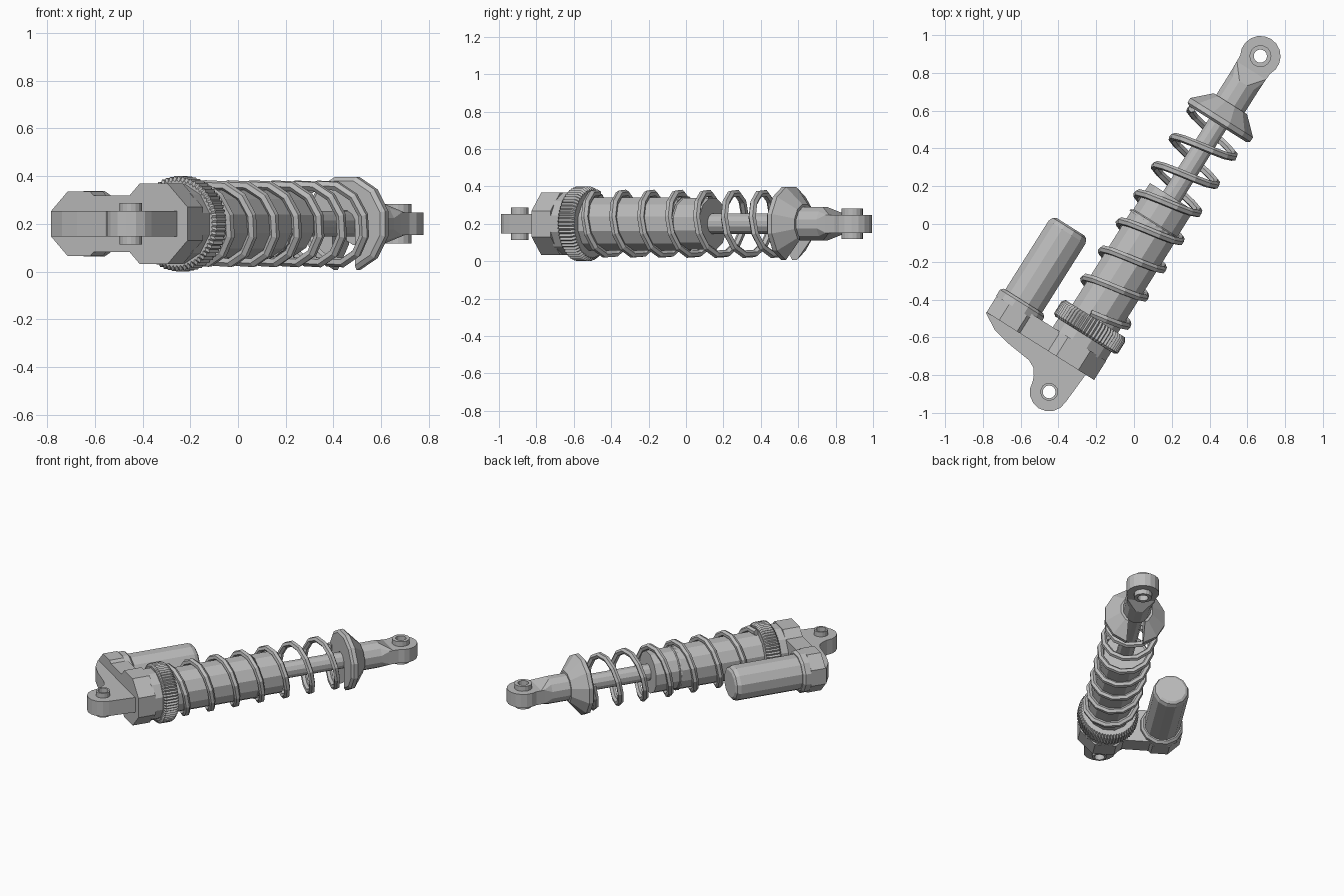
import bpy, bmesh, math
from mathutils import Matrix, Vector

cube = bpy.data.objects.get("Cube")
if cube:
    bpy.data.objects.remove(cube, do_unlink=True)

grey = bpy.data.materials.new("plain_grey")
grey.use_nodes = True
COLOUR = (0.5, 0.5, 0.5, 1)
grey.diffuse_color = COLOUR
grey.node_tree.nodes["Principled BSDF"].inputs["Base Color"].default_value = COLOUR

# Damper frame: local Z runs along the damper, local X across it, local Y points down
along = Vector((0.56, 0.89, 0)).normalized()
across = Vector((along.y, -along.x, 0))
FRAME = Matrix((across, (0, 0, -1), along)).transposed().to_4x4()
FRAME.translation = (0.11, 0, 0.2)
EYE = 1.05
PIN = Matrix.Rotation(math.pi / 2, 4, "X")


def add(name, data):
    ob = bpy.data.objects.new(name, data)
    bpy.context.collection.objects.link(ob)
    ob.matrix_world = FRAME
    data.materials.append(grey)
    return ob


def finish(name, bm, place=Matrix()):
    bmesh.ops.recalc_face_normals(bm, faces=bm.faces)
    bm.transform(place)
    me = bpy.data.meshes.new(name)
    bm.to_mesh(me)
    bm.free()
    return add(name, me)


def lathe(name, profile, sides=12, place=Matrix(), knurl=0, closed=False):
    """Turn (radius, height) points round local Z; closed makes a hollow ring."""
    bm = bmesh.new()
    rings = []
    for r, h in profile:
        ring = []
        for i in range(sides):
            a = 2 * math.pi * (i + 0.5) / sides
            rr = r - knurl * (i % 2)
            ring.append(bm.verts.new((rr * math.cos(a), rr * math.sin(a), h)))
        rings.append(ring)
    pairs = list(zip(rings, rings[1:]))
    if closed:
        pairs.append((rings[-1], rings[0]))
    else:
        bm.faces.new(rings[0])
        bm.faces.new(rings[-1])
    for lo, hi in pairs:
        for i in range(sides):
            j = (i + 1) % sides
            bm.faces.new((lo[i], lo[j], hi[j], hi[i]))
    return finish(name, bm, place)


def plate(name, outline, half):
    """Flat plate from an (across, along) outline."""
    bm = bmesh.new()
    face = bm.faces.new([bm.verts.new((x, -half, z)) for x, z in outline])
    ext = bmesh.ops.extrude_face_region(bm, geom=[face])["geom"]
    moved = [g for g in ext if isinstance(g, bmesh.types.BMVert)]
    bmesh.ops.translate(bm, verts=moved, vec=(0, 2 * half, 0))
    return finish(name, bm)


def hull(name, points):
    bm = bmesh.new()
    for p in points:
        bm.verts.new(p)
    bmesh.ops.convex_hull(bm, input=bm.verts[:])
    return finish(name, bm)


def box(x0, x1, y0, y1, z0, z1):
    return [(x, y, z) for x in (x0, x1) for y in (y0, y1) for z in (z0, z1)]


def cut(ob, cutter):
    """Subtract the cutter, bake the result and discard the cutter."""
    cutter.hide_render = True
    mod = ob.modifiers.new("cut", "BOOLEAN")
    mod.operation, mod.object, mod.solver = "DIFFERENCE", cutter, "EXACT"
    bpy.context.view_layer.update()
    graph = bpy.context.evaluated_depsgraph_get()
    baked = bpy.data.meshes.new_from_object(ob.evaluated_get(graph))
    ob.modifiers.clear()
    ob.data = baked
    bpy.data.objects.remove(cutter, do_unlink=True)


def arc(cz, r, start, end, steps):
    angles = [math.radians(start + (end - start) * i / steps) for i in range(steps + 1)]
    return [(r * math.cos(a), cz + r * math.sin(a)) for a in angles]


def eye_bushing(name, z, outer, inner, half):
    ring = [(inner, -half), (outer, -half), (outer, half), (inner, half)]
    lathe(name, ring, 16, Matrix.Translation((0, 0, z)) @ PIN, closed=True)


def pin_cutter(z, r):
    return lathe("pin_cutter", [(r, -0.3), (r, 0.3)], 16,
                 Matrix.Translation((0, 0, z)) @ PIN)


# Lower bracket: two octagonal housings joined by a web
TANK = Matrix.Translation((-0.37, 0, 0))
BASE, TOP = -0.87, -0.75
oct_r = 1 / math.cos(math.pi / 8)
lathe("body_housing", [(0.168 * oct_r, BASE), (0.168 * oct_r, TOP)], 8)
lathe("reservoir_housing", [(0.135 * oct_r, BASE), (0.135 * oct_r, TOP - 0.02)], 8, TANK)
hull("bracket_web", box(-0.37, 0, -0.118, 0.118, BASE, TOP))

# Lower mounting lug
lug = [(0.116, -0.86), (-0.505, -0.86), (-0.505, -0.875), (-0.42, -0.925),
       (-0.33, -0.947), (-0.18, -0.965), (-0.14, -0.985), (-0.115, -1.02)]
lower = plate("lower_lug", lug + arc(-EYE, 0.103, 180, 360, 8), 0.053)
cut(lower, pin_cutter(-EYE, 0.04))
eye_bushing("lower_bushing", -EYE, 0.047, 0.034, 0.087)

# Reservoir
lathe("reservoir_flange", [(0.143, TOP - 0.02), (0.143, -0.73), (0.128, -0.715)], 12, TANK)
lathe("reservoir", [(0.119, -0.74), (0.119, -0.285), (0.109, -0.26), (0.092, -0.25)], 12, TANK)

# Damper body, seal band, and shaft
lathe("body_base", [(0.172, TOP - 0.01), (0.172, -0.68)])
lathe("damper_body", [(0.147, -0.7), (0.147, 0.0), (0.142, 0.006), (0.142, 0.17)])
lathe("body_thread_band", [(0.15, -0.012), (0.15, 0.0)], 48, knurl=0.004)
lathe("shaft", [(0.056, 0.15), (0.056, 0.78)])

# Knurled preload collar
lathe("preload_collar", [(0.185, -0.695), (0.2, -0.683), (0.2, -0.612), (0.186, -0.592)],
      120, knurl=0.01)

# Coil spring
PITCH, STEPS = 0.176, 12
count = int(STEPS * 1.215 / PITCH)
curve = bpy.data.curves.new("coil_spring", "CURVE")
curve.dimensions = "3D"
curve.bevel_depth = 0.021
curve.bevel_resolution = 1
curve.use_fill_caps = True
spline = curve.splines.new("POLY")
spline.points.add(count)
spline.use_smooth = False
for i, p in enumerate(spline.points):
    z = -0.58 + PITCH * i / STEPS
    a = math.pi - 2 * math.pi * (z + 0.442) / PITCH
    p.co = (0.166 * math.cos(a), -0.166 * math.sin(a), z, 1)
add("coil_spring", curve)

# Slotted spring seat
seat = lathe("spring_seat", [(0.058, 0.625), (0.185, 0.625), (0.203, 0.638), (0.203, 0.665),
                             (0.108, 0.752), (0.058, 0.752)], closed=True)
cut(seat, hull("slot_cutter", box(-0.055, 0.055, 0.0, 0.4, 0.5, 0.9)))

# Upper rod end: round stem flattening into the eye
lathe("rod_end_stem", [(0.092, 0.735), (0.092, 0.88)])
ring = [(0.092 * math.cos(math.pi * (i + 0.5) / 6), 0.092 * math.sin(math.pi * (i + 0.5) / 6), 0.88)
        for i in range(12)]
hull("rod_end_neck", ring + box(-0.09, 0.09, -0.048, 0.048, 0.94, 0.96))
upper = plate("upper_lug", [(-0.09, 0.93), (0.09, 0.93)] + arc(EYE, 0.107, -30, 210, 12), 0.048)
cut(upper, pin_cutter(EYE, 0.045))
eye_bushing("upper_bushing", EYE, 0.058, 0.035, 0.082)
